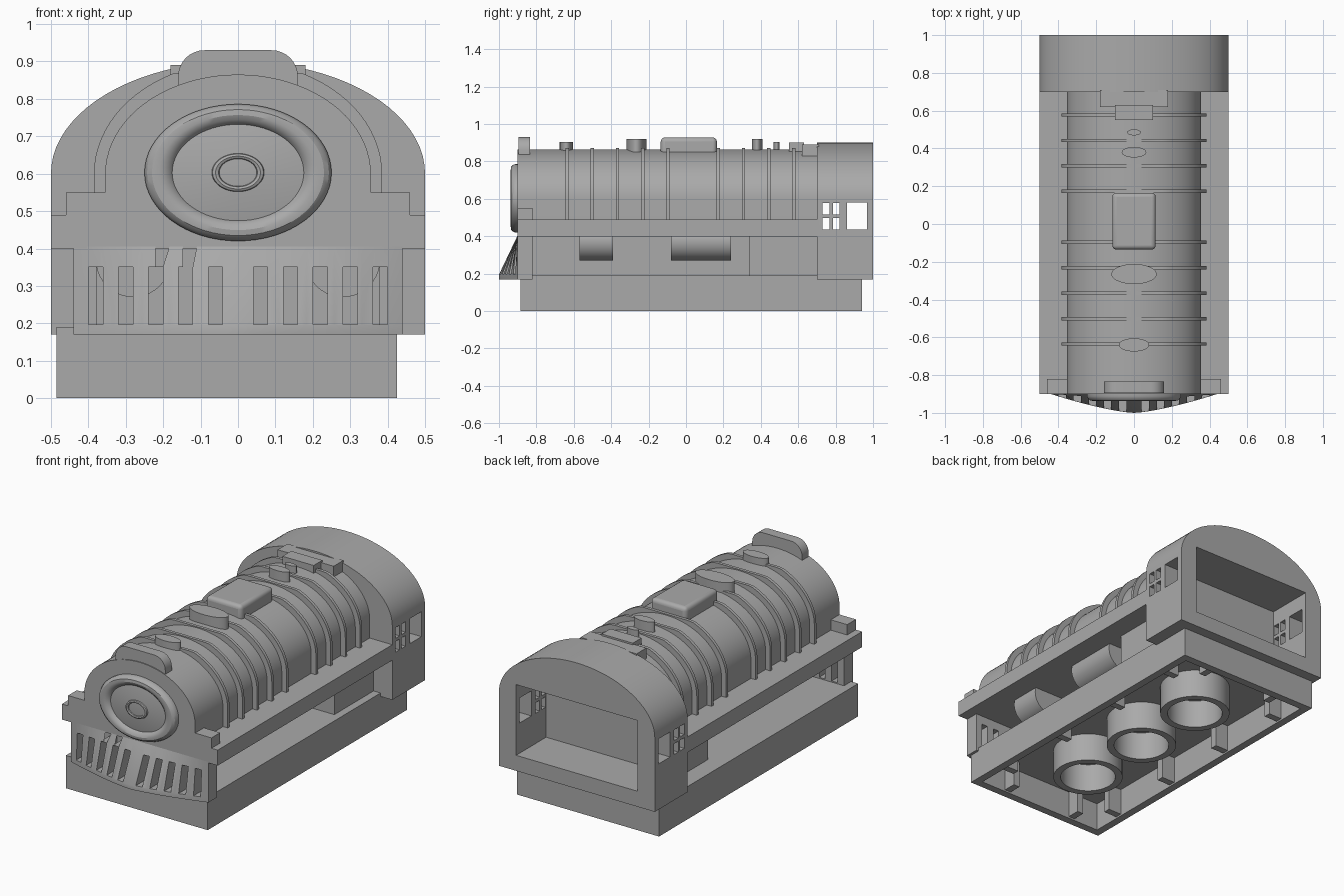
import bpy, bmesh
from math import sin, cos, pi
from mathutils import Matrix

cube = bpy.data.objects.get("Cube")
if cube:
    bpy.data.objects.remove(cube, do_unlink=True)

grey = bpy.data.materials.new("plain grey")
grey.use_nodes = True
COLOUR = (0.4, 0.4, 0.4, 1)
grey.diffuse_color = COLOUR
for node in grey.node_tree.nodes:
    if node.type == 'BSDF_PRINCIPLED':
        node.inputs["Base Color"].default_value = COLOUR


def finish(name, bm):
    bmesh.ops.remove_doubles(bm, verts=bm.verts, dist=1e-5)
    bmesh.ops.recalc_face_normals(bm, faces=bm.faces)
    mesh = bpy.data.meshes.new(name)
    bm.to_mesh(mesh)
    bm.free()
    mesh.materials.append(grey)
    ob = bpy.data.objects.new(name, mesh)
    bpy.context.collection.objects.link(ob)
    return ob


def activate(ob):
    bpy.ops.object.select_all(action='DESELECT')
    ob.select_set(True)
    bpy.context.view_layer.objects.active = ob


def smooth(ob):
    activate(ob)
    bpy.ops.object.shade_smooth_by_angle(angle=0.5)
    return ob


def prism(name, outline, y0, y1):
    """Extrude an x-z outline along y."""
    bm = bmesh.new()
    face = bm.faces.new([bm.verts.new((x, y0, z)) for x, z in outline])
    new = bmesh.ops.extrude_face_region(bm, geom=[face])["geom"]
    verts = [v for v in new if isinstance(v, bmesh.types.BMVert)]
    bmesh.ops.translate(bm, verts=verts, vec=(0, y1 - y0, 0))
    return finish(name, bm)


def box(name, x0, x1, y0, y1, z0, z1):
    return prism(name, [(x0, z0), (x1, z0), (x1, z1), (x0, z1)], y0, y1)


def arch(a, b, base, top=9.0, spring=0.6, n=40):
    curve = [(a * cos(pi * i / n), min(top, spring + b * sin(pi * i / n)))
             for i in range(n + 1)]
    return [(-a, base), (a, base)] + curve


def lathe(name, profile, matrix, steps=48):
    """Spin a radius-height profile around z, then place it."""
    bm = bmesh.new()
    vs = [bm.verts.new((r, 0, h)) for r, h in profile]
    es = [bm.edges.new(pair) for pair in zip(vs, vs[1:])]
    bmesh.ops.spin(bm, geom=vs + es, axis=(0, 0, 1), cent=(0, 0, 0),
                   angle=2 * pi, steps=steps)
    bmesh.ops.remove_doubles(bm, verts=bm.verts, dist=1e-5)
    bm.transform(matrix)
    return smooth(finish(name, bm))


def cut(ob, cutter):
    mod = ob.modifiers.new("cut", 'BOOLEAN')
    mod.operation = 'DIFFERENCE'
    mod.solver = 'EXACT'
    mod.object = cutter
    activate(ob)
    bpy.ops.object.modifier_apply(modifier=mod.name)
    bpy.data.objects.remove(cutter, do_unlink=True)


def bevel(ob, width, segments=4):
    mod = ob.modifiers.new("round", 'BEVEL')
    mod.width, mod.segments = width, segments
    smooth(ob)


# Hollow brick base with three tubes and wall ribs
X, Y, PITCH = -0.03, 0.0275, 0.456
HX, HY, WALL, CEIL = 0.455, 0.9125, 0.045, 0.165
base = box("brick_base", X - HX, X + HX, Y - HY, Y + HY, 0, 0.19)
cut(base, box("hollow", X - HX + WALL, X + HX - WALL,
              Y - HY + WALL, Y + HY - WALL, -0.1, CEIL))
for k in (-1, 0, 1):
    lathe("base_tube", [(0.19, CEIL + 0.01), (0.19, 0), (0.15, 0), (0.15, CEIL + 0.01)],
          Matrix.Translation((X, Y + k * PITCH, 0)))
for s in (-1, 1):
    for k in (-1.5, -0.5, 0.5, 1.5):
        xs = sorted((X + s * (HX - 0.02), X + s * (HX - 0.13)))
        yc = Y + k * PITCH
        box("side_rib", *xs, yc - 0.02, yc + 0.02, 0.01, CEIL + 0.01)
    for k in (-0.5, 0.5):
        ys = sorted((Y + s * (HY - 0.02), Y + s * (HY - 0.12)))
        xc = X + k * PITCH
        box("end_rib", xc - 0.02, xc + 0.02, *ys, 0.01, CEIL + 0.01)

# Chassis, running board and front steps
box("chassis_core", -0.19, 0.19, -0.82, 0.71, 0.17, 0.41)
box("firebox", -0.38, 0.38, 0.34, 0.71, 0.17, 0.41)
box("running_board", -0.5, 0.5, -0.9, 0.71, 0.4, 0.49)
for s in (-1, 1):
    box("front_step", *sorted((s * 0.34, s * 0.46)), -0.9, -0.82, 0.48, 0.55)
    # Tanks hanging under the running board
    outline = [(s * 0.28 + 0.1 * cos(t * pi / 20), min(0.41, 0.37 + 0.1 * sin(t * pi / 20)))
               for t in range(40)]
    for y0, y1 in ((-0.57, -0.39), (-0.08, 0.24)):
        smooth(prism("side_tank", outline, y0, y1))

# Boiler and its bands
smooth(prism("boiler", arch(0.355, 0.265, 0.45), -0.9, 0.71))
for i in range(10):
    if i != 4:
        y = 0.577 - i * 0.1347
        smooth(prism("boiler_band", arch(0.385, 0.3, 0.48, top=0.871), y - 0.009, y + 0.009))

# Round front door with raised rim and hub
door = [(0.25, -0.01), (0.25, 0.012), (0.243, 0.026), (0.23, 0.035), (0.21, 0.037),
        (0.193, 0.032), (0.18, 0.022), (0.176, 0.016), (0.13, 0.022), (0.07, 0.026),
        (0.068, 0.034), (0.06, 0.037), (0.052, 0.034), (0.05, 0.028), (0, 0.03)]
place = (Matrix.Translation((0, -0.9, 0.603)) @ Matrix.Diagonal((1, 1, 0.732, 1))
         @ Matrix.Rotation(pi / 2, 4, 'X'))
lathe("front_door", door, place, 64)

# Lamp board with rounded top corners
R = 0.07
corner = [(0.09 + R * cos(a * pi / 16), 0.86 + R * sin(a * pi / 16)) for a in range(9)]
smooth(prism("lamp_board", [(-0.16, 0.835), (0.16, 0.835)] + corner
             + [(-x, z) for x, z in reversed(corner)], -0.895, -0.835))

# Domes, chimney and roof hatch along the boiler
for name, y, rx, ry, top in (("chimney", -0.64, 0.08, 0.035, 0.905),
                             ("steam_dome", -0.265, 0.12, 0.053, 0.92),
                             ("sand_dome", 0.38, 0.065, 0.028, 0.92),
                             ("whistle", 0.485, 0.036, 0.016, 0.905)):
    lathe(name, [(0, top), (1, top), (1, 0.8), (0, 0.8)],
          Matrix.Translation((0, y, 0)) @ Matrix.Diagonal((rx, ry, 1, 1)))
bevel(box("boiler_hatch", -0.115, 0.115, -0.135, 0.165, 0.8, 0.928), 0.022)

# Cab shell with rear opening and side windows
cab = prism("cab", arch(0.5, 0.3, 0.17), 0.7, 1.0)
cut(cab, box("cavity", -0.39, 0.39, 0.725, 1.1, 0.26, 0.67))
windows = [(0.86, 0.967, 0.435, 0.58)]
windows += [(y, y + 0.037, z, z + 0.062) for y in (0.73, 0.785) for z in (0.435, 0.516)]
for w in windows:
    cut(cab, box("window", -0.6, 0.6, *w))
smooth(cab)
box("roof_ledge", -0.18, 0.18, 0.62, 0.71, 0.8, 0.89)
box("roof_lip", -0.1, 0.1, 0.55, 0.63, 0.8, 0.9)

# Pilot: bowed wedge with vertical slots
bm = bmesh.new()
N, W = 24, 0.44
rows = []
for z, bulge in ((0.17, 0.1), (0.195, 0.1), (0.405, 0.0)):
    ts = [2 * i / N - 1 for i in range(N + 1)]
    ring = [(W * t, -0.9 - bulge * (1 - abs(t) ** 1.4), z) for t in ts]
    ring += [(W, -0.82, z), (-W, -0.82, z)]
    rows.append([bm.verts.new(p) for p in ring])
for low, high in zip(rows, rows[1:]):
    for i in range(len(low)):
        j = (i + 1) % len(low)
        bm.faces.new((low[i], low[j], high[j], high[i]))
bm.faces.new(rows[0])
bm.faces.new(rows[-1])
pilot = finish("pilot", bm)
for i in range(5):
    for s in (-1, 1):
        xs = sorted((s * (0.041 + 0.08 * i), s * (0.079 + 0.08 * i)))
        cut(pilot, box("slot", *xs, -1.1, -0.7, 0.197, 0.35))
smooth(pilot)
